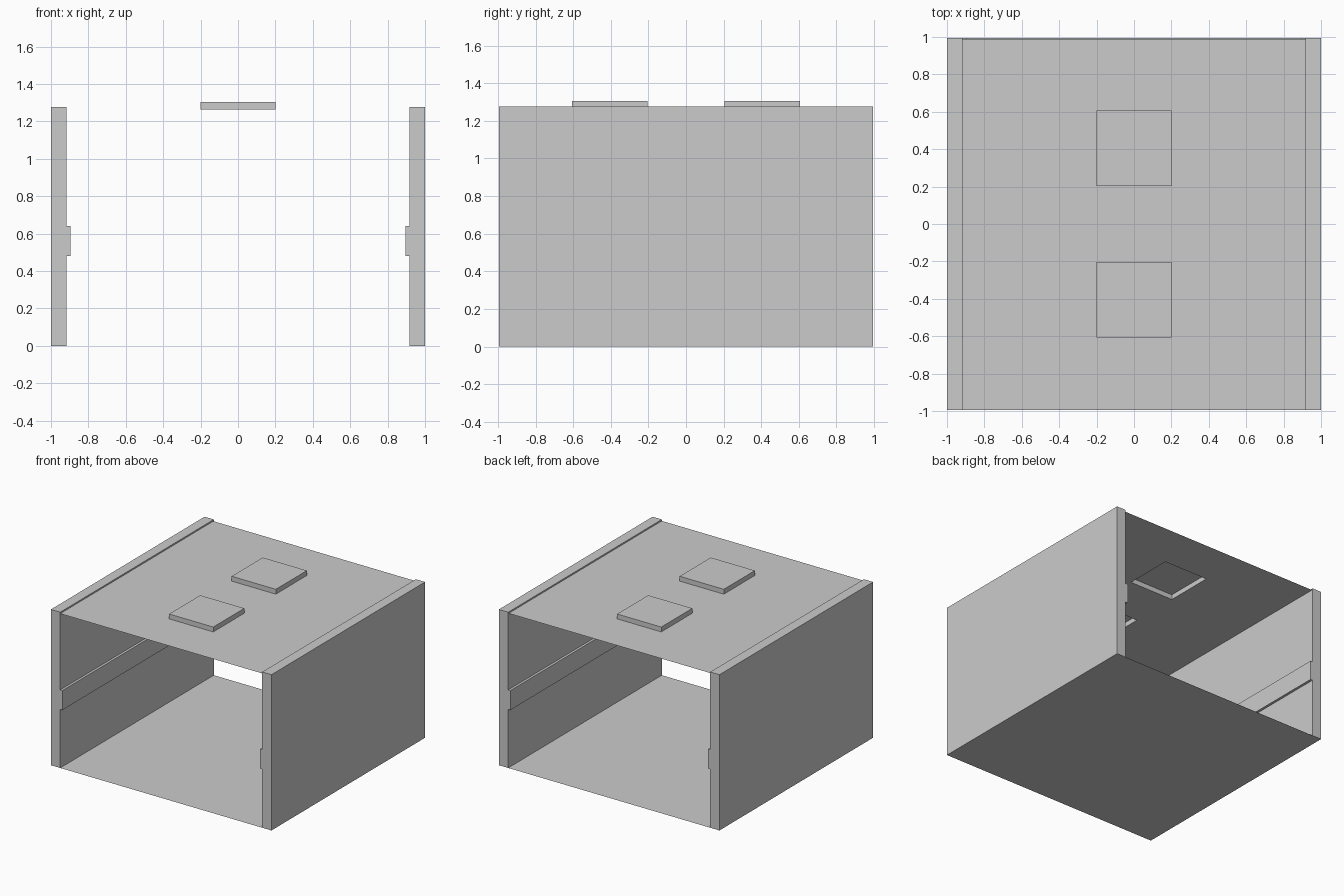
import bpy, bmesh

if "Cube" in bpy.data.objects:
    bpy.data.objects.remove(bpy.data.objects["Cube"])

HALF_Y = 0.995      # half length of the module
INNER_X = 0.916     # inner face of the side walls
RAIL_X = 0.896      # inner face of the raised rail
TOP_Z = 1.277
ROOF_Z = 1.265
PANEL_Z = 1.305


def make_object(name, bm):
    mesh = bpy.data.meshes.new(name)
    bm.to_mesh(mesh)
    bm.free()
    obj = bpy.data.objects.new(name, mesh)
    bpy.context.collection.objects.link(obj)
    return obj


def wall(name, side):
    """Extrude the wall cross-section, with its rail, along y."""
    profile = [(1, 0), (1, TOP_Z), (INNER_X, TOP_Z), (INNER_X, 0.64),
               (RAIL_X, 0.64), (RAIL_X, 0.48), (INNER_X, 0.48), (INNER_X, 0)]
    bm = bmesh.new()
    face = bm.faces.new([bm.verts.new((side * x, -HALF_Y, z)) for x, z in profile])
    ext = bmesh.ops.extrude_face_region(bm, geom=[face], use_keep_orig=True)
    moved = [v for v in ext["geom"] if isinstance(v, bmesh.types.BMVert)]
    bmesh.ops.translate(bm, verts=moved, vec=(0, 2 * HALF_Y, 0))
    bmesh.ops.recalc_face_normals(bm, faces=bm.faces)
    return make_object(name, bm)


def sheet(name, xs, ys, z, raised=(), height=0):
    """Single-sided sheet on a grid; chosen cells are pushed up as hollow panels."""
    bm = bmesh.new()
    grid = [[bm.verts.new((x, y, z)) for x in xs] for y in ys]
    for j in range(len(ys) - 1):
        for i in range(len(xs) - 1):
            face = bm.faces.new((grid[j][i], grid[j][i + 1],
                                 grid[j + 1][i + 1], grid[j + 1][i]))
            if (i, j) in raised:
                cap = bmesh.ops.extrude_discrete_faces(bm, faces=[face])["faces"][0]
                bmesh.ops.translate(bm, verts=cap.verts, vec=(0, 0, height))
    # Merge the flat grid cells so that only the real outlines stay
    bmesh.ops.dissolve_limit(bm, angle_limit=0.01, verts=bm.verts, edges=bm.edges)
    return make_object(name, bm)


# Side walls with inner rails
wall("left_wall", -1)
wall("right_wall", 1)

# Thin floor
sheet("floor", (-INNER_X, INNER_X), (-HALF_Y, HALF_Y), 0)

# Thin roof with two raised panels that are hollow underneath
sheet("roof", (-INNER_X, -0.2, 0.2, INNER_X),
      (-HALF_Y, -0.606, -0.204, 0.204, 0.606, HALF_Y - 0.006), ROOF_Z,
      raised={(1, 1), (1, 3)}, height=PANEL_Z - ROOF_Z)
